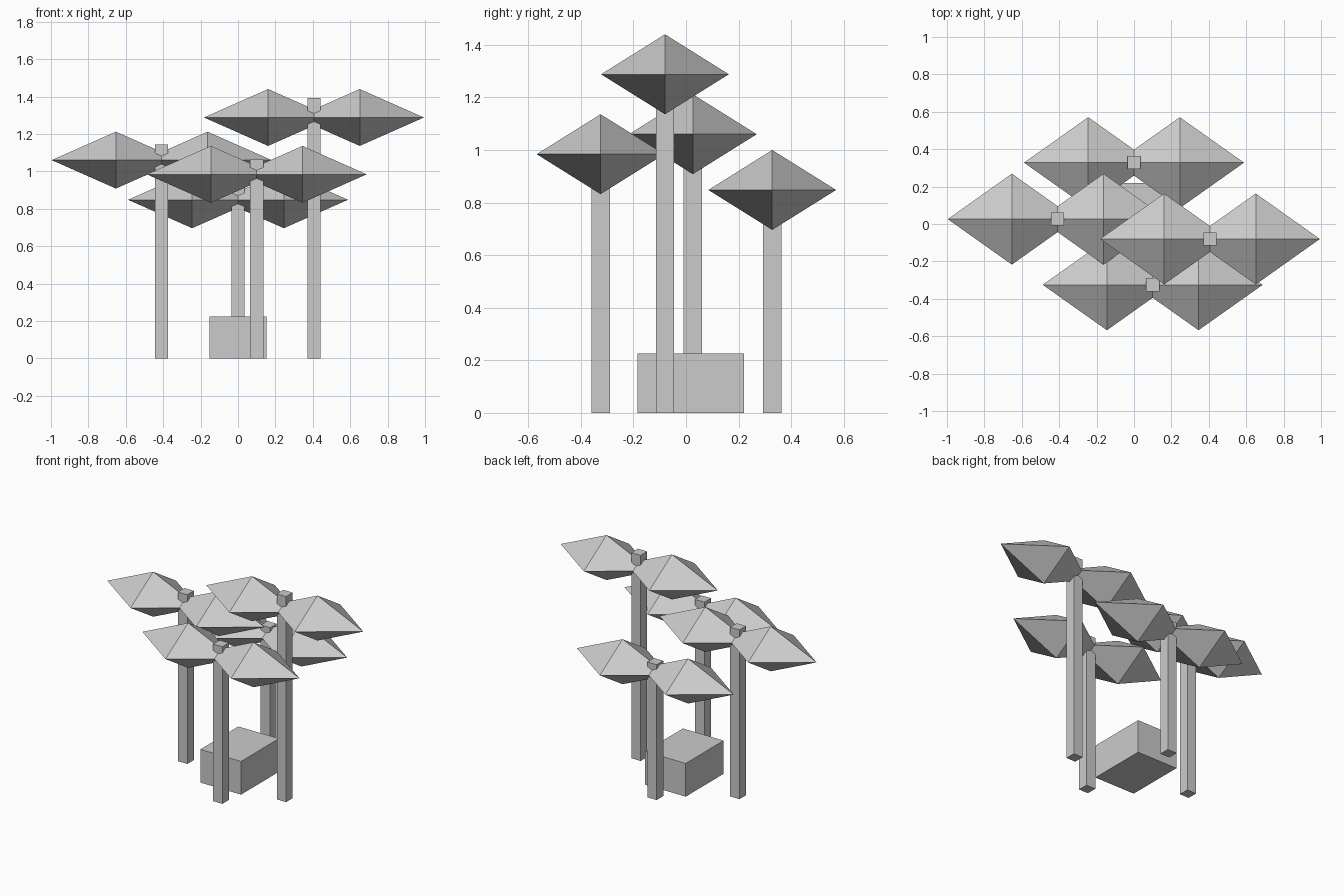
import bpy
import bmesh
from mathutils import Matrix, Vector

cube = bpy.data.objects.get("Cube")
if cube:
    bpy.data.objects.remove(cube, do_unlink=True)

# One plain grey for every part
grey = bpy.data.materials.new("light_grey")
grey.use_nodes = True
colour = (0.6, 0.6, 0.6, 1)
grey.diffuse_color = colour
grey.node_tree.nodes["Principled BSDF"].inputs["Base Color"].default_value = colour


def finish(name, bm):
    bmesh.ops.recalc_face_normals(bm, faces=bm.faces)
    mesh = bpy.data.meshes.new(name)
    bm.to_mesh(mesh)
    bm.free()
    mesh.materials.append(grey)
    obj = bpy.data.objects.new(name, mesh)
    bpy.context.collection.objects.link(obj)
    return obj


def box(name, x, y, size):
    """Box standing on the ground."""
    bm = bmesh.new()
    place = Matrix.Translation((x, y, size[2] / 2)) @ Matrix.Diagonal((*size, 1))
    bmesh.ops.create_cube(bm, size=1, matrix=place)
    return finish(name, bm)


def canopy(name, centre, radii):
    """Eight-sided diamond: its points lie on the three axes."""
    bm = bmesh.new()
    for axis in range(3):
        for side in (-1, 1):
            point = Vector(centre)
            point[axis] += side * radii[axis]
            bm.verts.new(point)
    bmesh.ops.convex_hull(bm, input=bm.verts)
    return finish(name, bm)


# Low block between the trees
box("block", 0, 0.018, (0.305, 0.405, 0.225))

# Each tree: a square trunk and two overlapping diamond canopies
trees = {
    "right": (-0.408, 0.026, 1.06),
    "left": (0.406, -0.08, 1.288),
    "front": (0.1, -0.325, 0.984),
    "back": (0, 0.328, 0.848),
}
for name, (x, y, z) in trees.items():
    box(name + "_trunk", x, y, (0.07, 0.07, z * 1.08))
    for side, label in ((-1, "right"), (1, "left")):
        canopy(f"{name}_canopy_{label}", (x + side * 0.245, y, z), (0.343, 0.243, 0.152))
